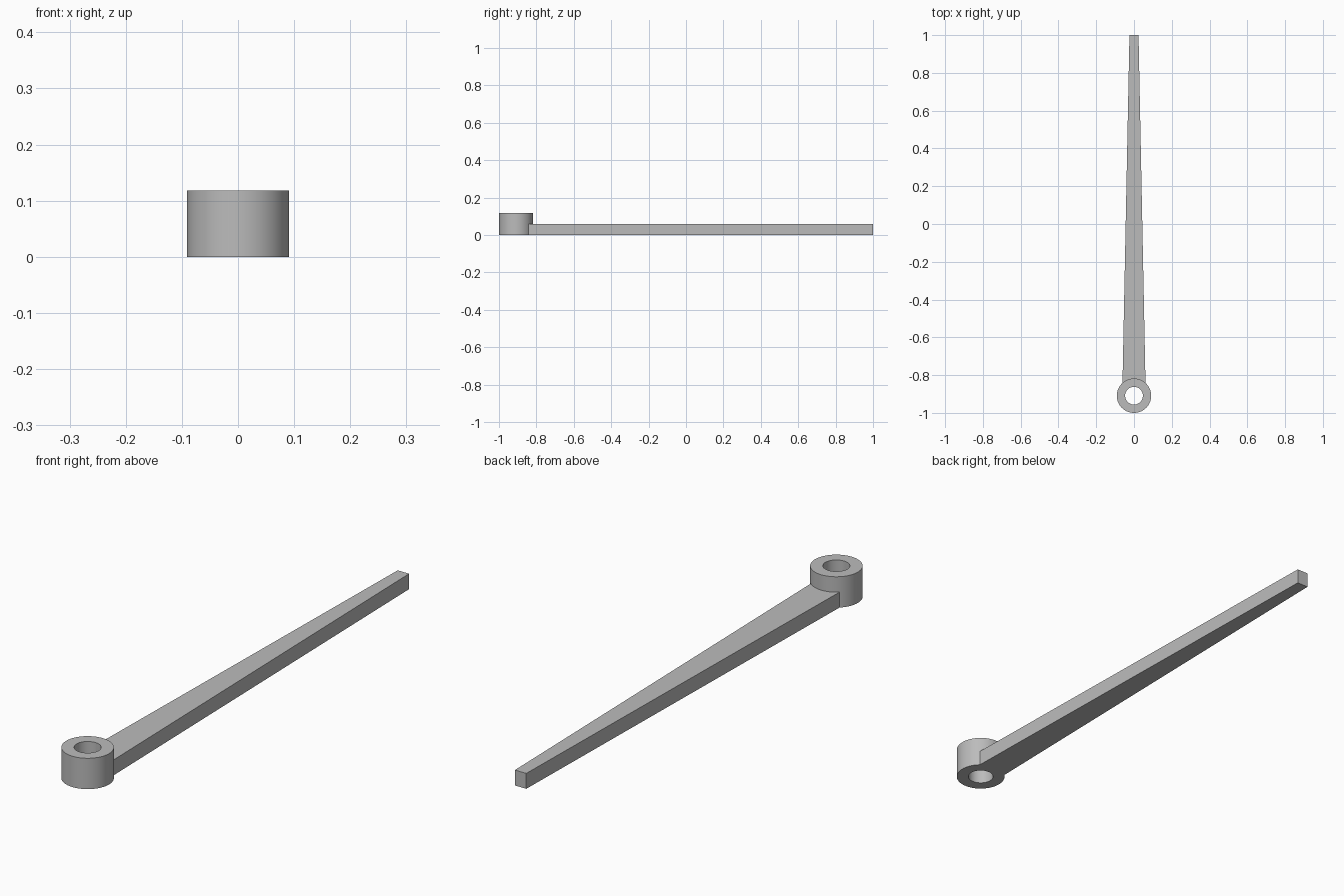
import bpy
import bmesh
import math

cube = bpy.data.objects.get("Cube")
if cube:
    bpy.data.objects.remove(cube, do_unlink=True)

HUB_Y, HUB_R, HOLE_R, HUB_H = -0.909, 0.091, 0.047, 0.118
ARM_H, ARM_START, ARM_BASE, ARM_TIP = 0.059, -0.845, 0.061, 0.024

grey = bpy.data.materials.new("plain grey")
grey.use_nodes = True
grey.diffuse_color = (0.5, 0.5, 0.5, 1)
grey.node_tree.nodes["Principled BSDF"].inputs["Base Color"].default_value = (0.5, 0.5, 0.5, 1)


def make_object(name, bm):
    bmesh.ops.remove_doubles(bm, verts=bm.verts, dist=1e-5)
    bmesh.ops.recalc_face_normals(bm, faces=bm.faces)
    mesh = bpy.data.meshes.new(name)
    bm.to_mesh(mesh)
    bm.free()
    mesh.materials.append(grey)
    obj = bpy.data.objects.new(name, mesh)
    bpy.context.collection.objects.link(obj)
    return obj


# Ring hub: rectangular section spun around the hole's axis
bm = bmesh.new()
section = [(HOLE_R, 0), (HUB_R, 0), (HUB_R, HUB_H), (HOLE_R, HUB_H)]
verts = [bm.verts.new((r, HUB_Y, z)) for r, z in section]
edges = [bm.edges.new((verts[i], verts[(i + 1) % 4])) for i in range(4)]
bmesh.ops.spin(bm, geom=verts + edges, cent=(0, HUB_Y, 0), axis=(0, 0, 1),
               angle=math.tau, steps=72, use_merge=True)
lever = make_object("lever_with_hub", bm)

# Tapered arm: flat outline extruded upward, its wide end buried in the ring
bm = bmesh.new()
outline = [(-ARM_BASE, ARM_START), (ARM_BASE, ARM_START), (ARM_TIP, 1), (-ARM_TIP, 1)]
face = bm.faces.new([bm.verts.new((x, y, 0)) for x, y in outline])
top = bmesh.ops.extrude_face_region(bm, geom=[face])["geom"]
bmesh.ops.translate(bm, vec=(0, 0, ARM_H),
                    verts=[g for g in top if isinstance(g, bmesh.types.BMVert)])
arm = make_object("tapered_arm", bm)
arm.hide_render = True

# Join both into one solid
union = lever.modifiers.new("join_arm", 'BOOLEAN')
union.operation = 'UNION'
union.solver = 'EXACT'
union.object = arm
bpy.ops.object.select_all(action='DESELECT')
lever.select_set(True)
bpy.context.view_layer.objects.active = lever
bpy.ops.object.modifier_apply(modifier=union.name)
bpy.data.objects.remove(arm, do_unlink=True)

# Smooth round walls, crisp rims
bpy.ops.object.shade_smooth_by_angle(angle=math.radians(30))
